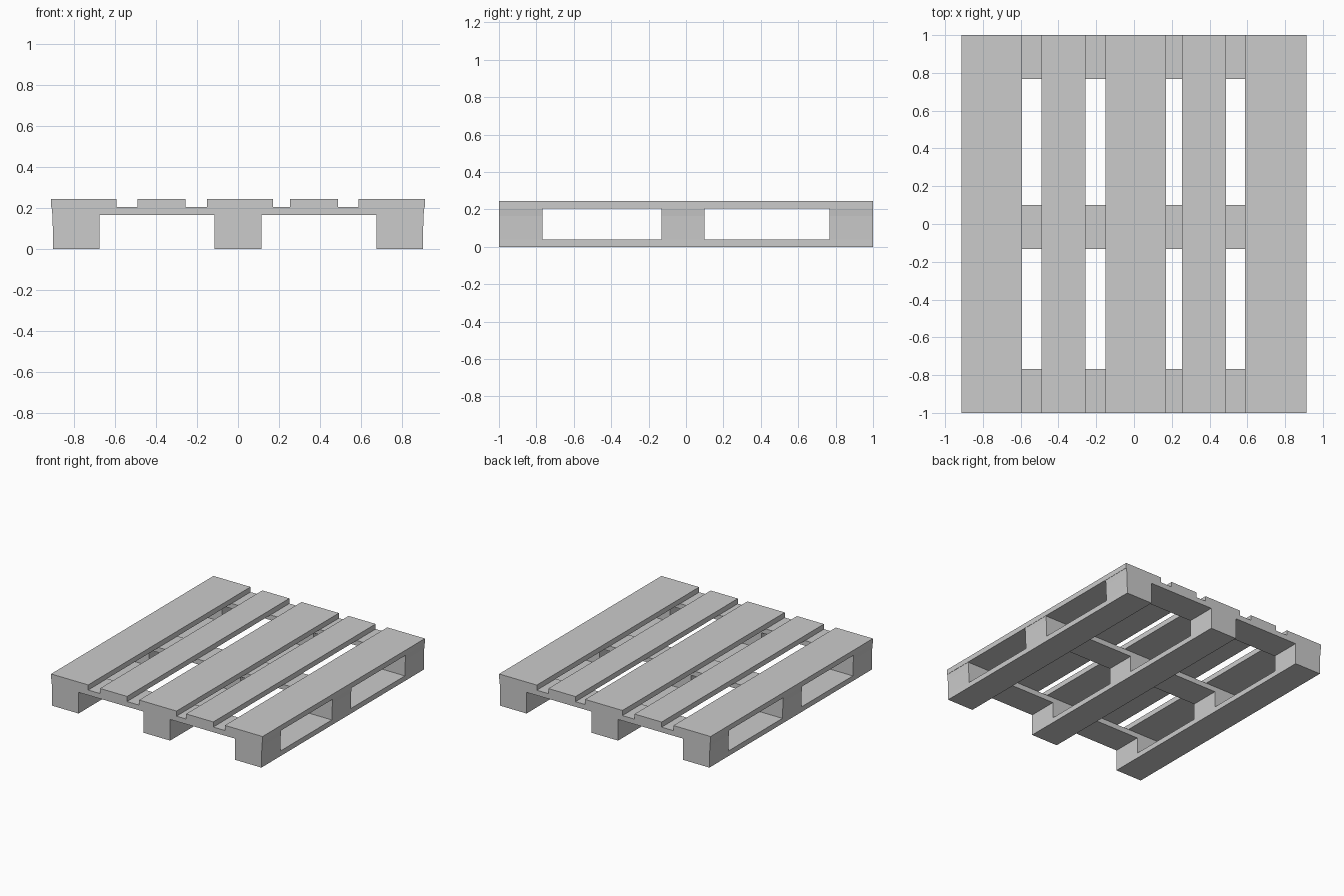
import bpy, bmesh

if "Cube" in bpy.data.objects:
    bpy.data.objects.remove(bpy.data.objects["Cube"])

def box(name, x, y, z, top_x=None):
    """Box from (min, max) ranges; top_x optionally gives a different x range at the top."""
    tx = top_x or x
    bm = bmesh.new()
    rings = []
    for (x0, x1), h in ((x, z[0]), (tx, z[1])):
        rings.append([bm.verts.new((px, py, h)) for px, py in
                      ((x0, y[0]), (x1, y[0]), (x1, y[1]), (x0, y[1]))])
    low, high = rings
    bm.faces.new(low[::-1])
    bm.faces.new(high)
    for i in range(4):
        j = (i + 1) % 4
        bm.faces.new((low[i], low[j], high[j], high[i]))
    mesh = bpy.data.meshes.new(name)
    bm.to_mesh(mesh)
    bm.free()
    obj = bpy.data.objects.new(name, mesh)
    bpy.context.collection.objects.link(obj)
    return obj

FULL_Y = (-1.0, 1.0)
Z_RUNNER, Z_BLOCK, Z_CROSS, Z_TOP = 0.04, 0.165, 0.205, 0.245

# x ranges of the three rows of feet: (bottom, top)
foot_rows = [((-0.902, -0.675), (-0.906, -0.675)),
             ((-0.115, 0.115), (-0.115, 0.115)),
             ((0.675, 0.902), (0.675, 0.906))]
# y ranges shared by the blocks and the cross boards
cross_rows = [(-1.0, -0.767), (-0.132, 0.1), (0.767, 1.0)]

# Bottom runners and the blocks standing on them
for i, (low, high) in enumerate(foot_rows):
    box(f"bottom_runner_{i + 1}", low, FULL_Y, (0, Z_RUNNER))
    for j, y in enumerate(cross_rows):
        box(f"block_{i + 1}_{j + 1}", low, y, (Z_RUNNER, Z_BLOCK), high)

# Cross boards over the blocks
for j, y in enumerate(cross_rows):
    box(f"cross_board_{j + 1}", (-0.906, 0.906), y, (Z_BLOCK, Z_CROSS), (-0.91, 0.91))

# Deck boards: alternating wide and narrow
deck = [(-0.912, -0.592), (-0.49, -0.257), (-0.152, 0.17), (0.253, 0.487), (0.587, 0.912)]
for i, x in enumerate(deck):
    box(f"deck_board_{i + 1}", x, FULL_Y, (Z_CROSS, Z_TOP))
